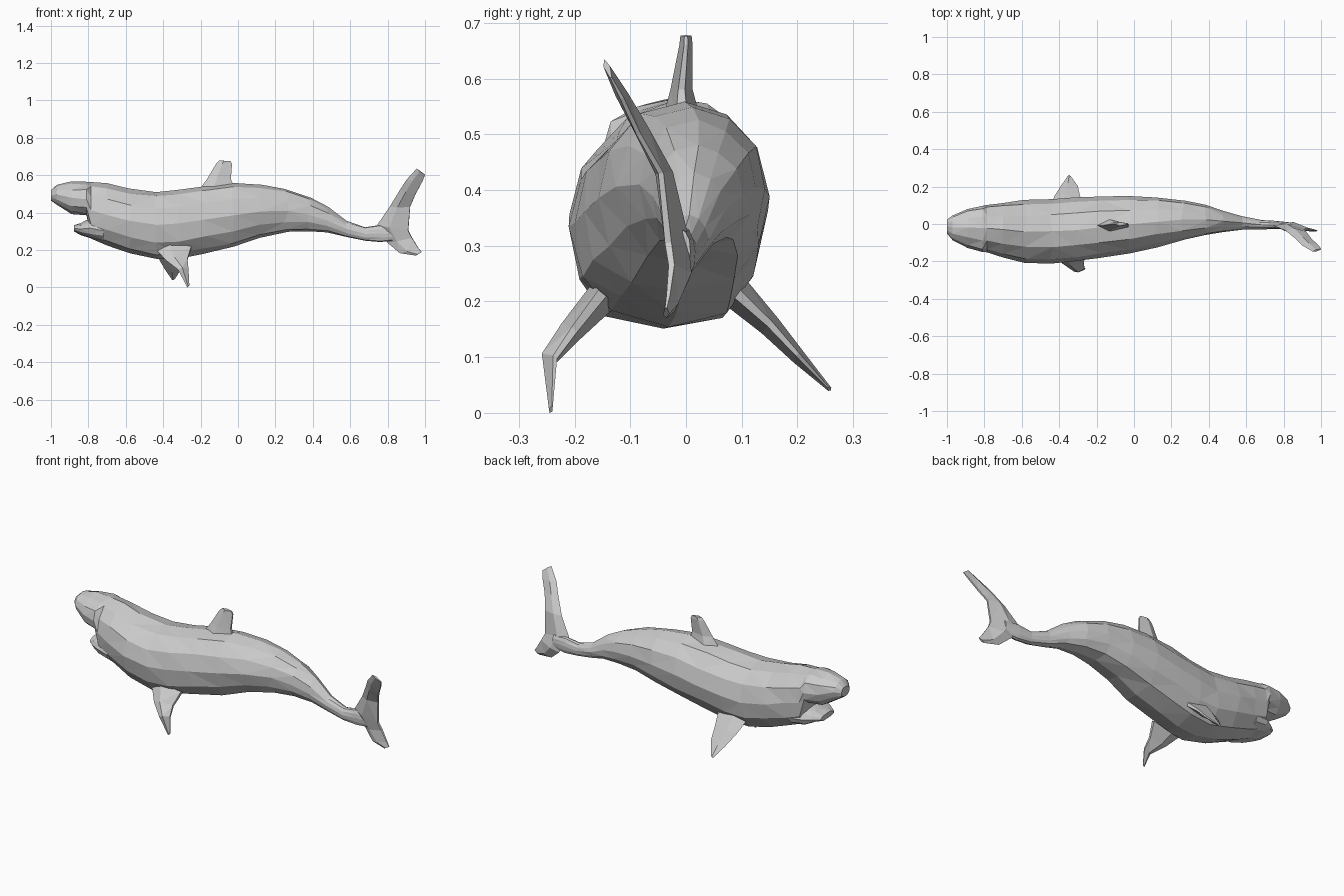
import bpy, bmesh, math, random
from mathutils import Vector

random.seed(4)


def loft(name, rings):
    """Skin a list of equal-length point rings and cap both ends."""
    bm = bmesh.new()
    loops = [[bm.verts.new(p) for p in r] for r in rings]
    n = len(loops[0])
    for a, b in zip(loops, loops[1:]):
        for i in range(n):
            j = (i + 1) % n
            bm.faces.new((a[i], a[j], b[j], b[i]))
    bm.faces.new(loops[0])
    bm.faces.new(loops[-1])
    bmesh.ops.recalc_face_normals(bm, faces=bm.faces)
    bmesh.ops.triangulate(bm, faces=bm.faces)
    me = bpy.data.meshes.new(name)
    bm.to_mesh(me)
    bm.free()
    ob = bpy.data.objects.new(name, me)
    bpy.context.collection.objects.link(ob)
    return ob


def section(x, z0, z1, y0, y1, n=12, jitter=0.004):
    """Body cross-section: round back, fuller flanks, shallow V belly."""
    pts = []
    for i in range(n):
        a = 2 * math.pi * i / n
        c, s = math.cos(a), math.sin(a)
        if s < 0:
            c = math.copysign(abs(c) ** 0.7, c)
        k = jitter * min(1, (y1 - y0) / 0.2)
        x_off = random.uniform(-3, 3) * k
        pts.append(((x + x_off) if -0.7 < x < 0.6 else x,
                    (y0 + y1) / 2 + (y1 - y0) / 2 * c + random.uniform(-k, k),
                    (z0 + z1) / 2 + (z1 - z0) / 2 * s + random.uniform(-k, k)))
    return pts


def fin(name, sections, normal):
    """Thin blade from (leading point, trailing point, half thickness)."""
    nrm = Vector(normal).normalized()
    rings = []
    for lead, trail, t in sections:
        a, b = Vector(lead), Vector(trail)
        m = a.lerp(b, 0.4)
        rings.append([a, m + nrm * t, b + nrm * t * 0.3,
                      b - nrm * t * 0.3, m - nrm * t])
    return loft(name, rings)


# Body with upper jaw: x, bottom, top, y min, y max
loft("body", [section(*r) for r in (
    (-1.0, 0.465, 0.52, -0.05, 0.025),
    (-0.97, 0.445, 0.55, -0.085, 0.045),
    (-0.89, 0.395, 0.565, -0.125, 0.08),
    (-0.81, 0.385, 0.565, -0.15, 0.10),
    (-0.785, 0.26, 0.563, -0.155, 0.105),
    (-0.70, 0.225, 0.555, -0.18, 0.115),
    (-0.58, 0.185, 0.527, -0.208, 0.128),
    (-0.44, 0.15, 0.512, -0.208, 0.132),
    (-0.32, 0.155, 0.522, -0.20, 0.14),
    (-0.18, 0.182, 0.543, -0.18, 0.146),
    (-0.03, 0.215, 0.558, -0.155, 0.147),
    (0.12, 0.262, 0.548, -0.122, 0.14),
    (0.26, 0.295, 0.523, -0.085, 0.126),
    (0.38, 0.302, 0.482, -0.06, 0.10),
    (0.48, 0.292, 0.43, -0.042, 0.07),
    (0.58, 0.27, 0.355, -0.03, 0.04),
    (0.68, 0.25, 0.322, -0.03, 0.022),
    (0.76, 0.242, 0.335, -0.026, 0.016),
    (0.84, 0.25, 0.33, -0.025, 0.008))])

# Lower jaw
loft("lower_jaw", [section(*r) for r in (
    (-0.878, 0.298, 0.332, -0.085, 0.035),
    (-0.84, 0.282, 0.347, -0.115, 0.065),
    (-0.79, 0.26, 0.37, -0.147, 0.097),
    (-0.72, 0.245, 0.37, -0.16, 0.10))])

# Dorsal fin
fin("dorsal_fin", (
    ((-0.21, -0.008, 0.52), (-0.02, -0.008, 0.53), 0.035),
    ((-0.165, -0.008, 0.58), (-0.038, -0.008, 0.58), 0.02),
    ((-0.118, 0, 0.66), (-0.032, 0, 0.66), 0.012),
    ((-0.10, 0, 0.678), (-0.04, 0, 0.676), 0.010)), (0, 1, 0))

# Pectoral fins, near one curled and far one straight
fin("near_pectoral_fin", (
    ((-0.45, -0.14, 0.215), (-0.25, -0.15, 0.215), 0.03),
    ((-0.385, -0.21, 0.145), (-0.27, -0.20, 0.15), 0.022),
    ((-0.32, -0.255, 0.095), (-0.265, -0.235, 0.10), 0.015),
    ((-0.272, -0.245, 0.0), (-0.26, -0.24, 0.012), 0.004)), (0, 0.75, -0.6))
fin("far_pectoral_fin", (
    ((-0.45, 0.085, 0.22), (-0.27, 0.085, 0.22), 0.03),
    ((-0.425, 0.15, 0.155), (-0.29, 0.15, 0.16), 0.02),
    ((-0.39, 0.205, 0.095), (-0.30, 0.20, 0.105), 0.013),
    ((-0.352, 0.26, 0.04), (-0.338, 0.255, 0.046), 0.004)), (0, 0.7, 0.7))

# Tail flukes, turned nearly upright
fin("tail_flukes", (
    ((0.955, -0.147, 0.635), (1.0, -0.135, 0.602), 0.006),
    ((0.90, -0.115, 0.575), (0.985, -0.115, 0.565), 0.012),
    ((0.865, -0.08, 0.52), (0.95, -0.085, 0.50), 0.014),
    ((0.81, -0.035, 0.43), (0.92, -0.045, 0.43), 0.016),
    ((0.745, -0.008, 0.335), (0.91, -0.032, 0.305), 0.02),
    ((0.80, 0.005, 0.238), (0.93, -0.026, 0.265), 0.018),
    ((0.865, -0.02, 0.183), (0.965, -0.032, 0.21), 0.011),
    ((0.95, -0.035, 0.17), (0.982, -0.036, 0.188), 0.006)), (0.15, 1, 0.15))
